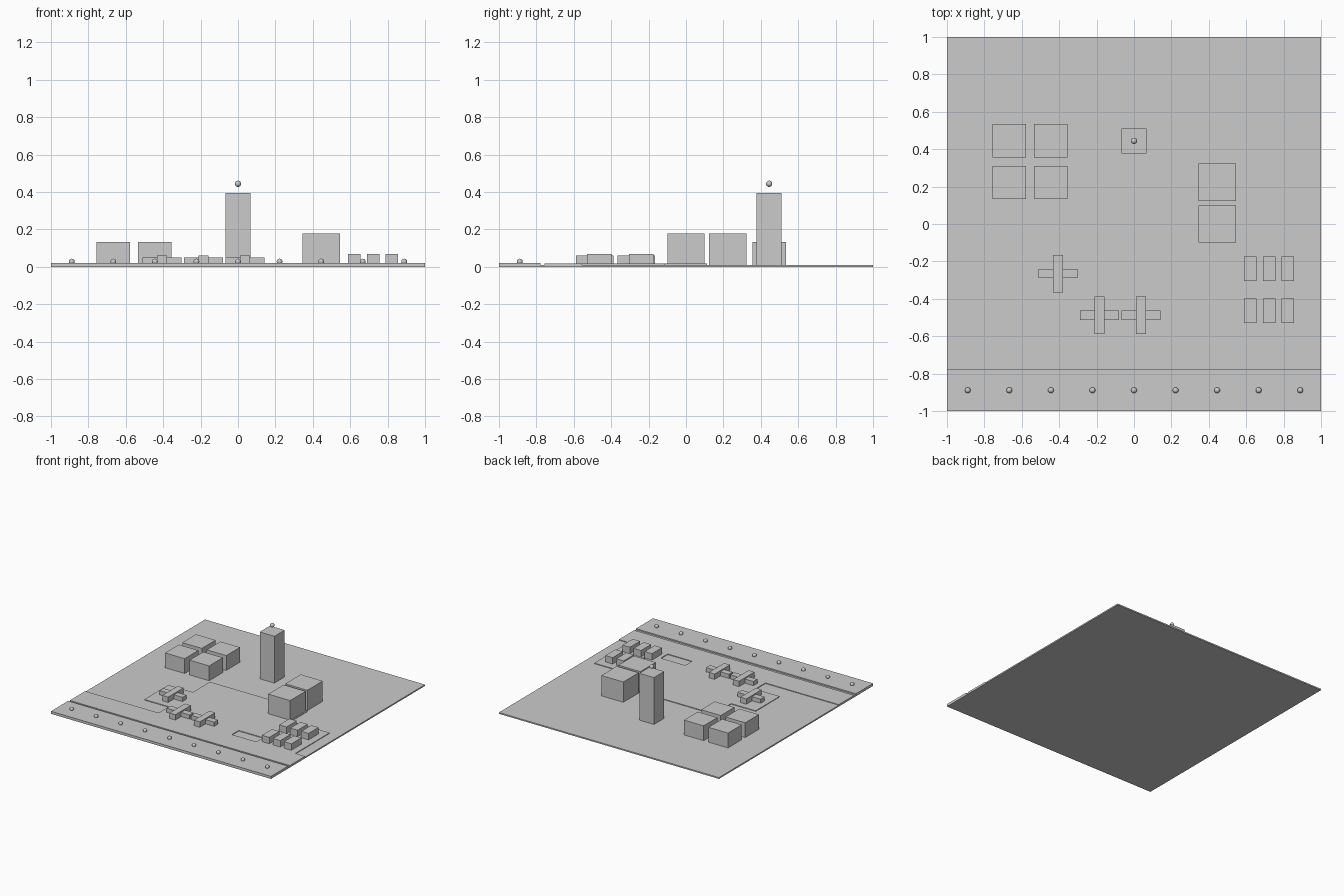
import bpy, bmesh

if "Cube" in bpy.data.objects:
    bpy.data.objects.remove(bpy.data.objects["Cube"])

U = 1 / 45            # layout module: the site is 90 x 90 modules
GROUND = 0.5 * U      # top of the base plate
PAVING = 0.75 * U     # top of the paved areas


def box(name, x0, x1, y0, y1, z0, z1):
    """Axis-aligned box given by its limits."""
    bm = bmesh.new()
    bmesh.ops.create_cube(bm, size=1)
    for v in bm.verts:
        v.co = (x1 if v.co.x > 0 else x0,
                y1 if v.co.y > 0 else y0,
                z1 if v.co.z > 0 else z0)
    mesh = bpy.data.meshes.new(name)
    bm.to_mesh(mesh)
    bm.free()
    obj = bpy.data.objects.new(name, mesh)
    bpy.context.collection.objects.link(obj)
    return obj


def block(name, cx, cy, w, d, z1, z0=GROUND):
    """Box given by its centre and footprint."""
    return box(name, cx - w / 2, cx + w / 2, cy - d / 2, cy + d / 2, z0, z1)


def ball(name, x, y, z, r):
    bpy.ops.mesh.primitive_uv_sphere_add(segments=24, ring_count=12, radius=r, location=(x, y, z))
    obj = bpy.context.object
    obj.name = name
    bpy.ops.object.shade_smooth_by_angle()


# Base plate and raised front strip
box("base_plate", -1, 1, -1, 1, 0, GROUND)
box("front_strip", -1, 1, -1, -35 * U, GROUND, 0.021)

# Paved areas, leaving a sunken rectangular basin between them
for name, x0, x1, y0, y1 in (
    ("street", -45, 45, -34, -25),
    ("central_court", -15, 15, -25, 5),
    ("west_court", -25, -15, -19, -5),
    ("east_court", 15, 25, -21, 5),
    ("housing_court", 25, 41, -25, -5),
):
    box(name, x0 * U, x1 * U, y0 * U, y1 * U, GROUND, PAVING)

# Row of balls on the front strip
for i in range(-4, 5):
    ball("strip_ball", i * 10 * U, -40 * U, 0.028, 0.0155)

# Tower with a floating ball
block("tower", 0, 20 * U, 6 * U, 6 * U, 0.396)
ball("tower_ball", 0, 20 * U, 0.444, 0.0167)

# Group of four square buildings
for cx in (-30, -20):
    for cy in (10, 20):
        block("square_building", cx * U, cy * U, 8 * U, 8 * U, 0.133)

# Pair of large buildings
for cy in (0, 10):
    block("large_building", 20 * U, cy * U, 9 * U, 9 * U, 0.178)

# Cross-shaped buildings: long wing slightly higher than the cross wing
for cx, cy in ((-0.406, -0.265), (-0.184, -0.488), (0.038, -0.488)):
    block("long_wing", cx, cy, 0.053, 0.2, 0.061)
    block("cross_wing", cx, cy, 0.209, 0.05, 0.051)

# Two rows of small houses
for cx in (0.622, 0.722, 0.822):
    for cy in (-0.24, -0.464):
        block("small_house", cx, cy, 0.0667, 0.131, 0.0695)
